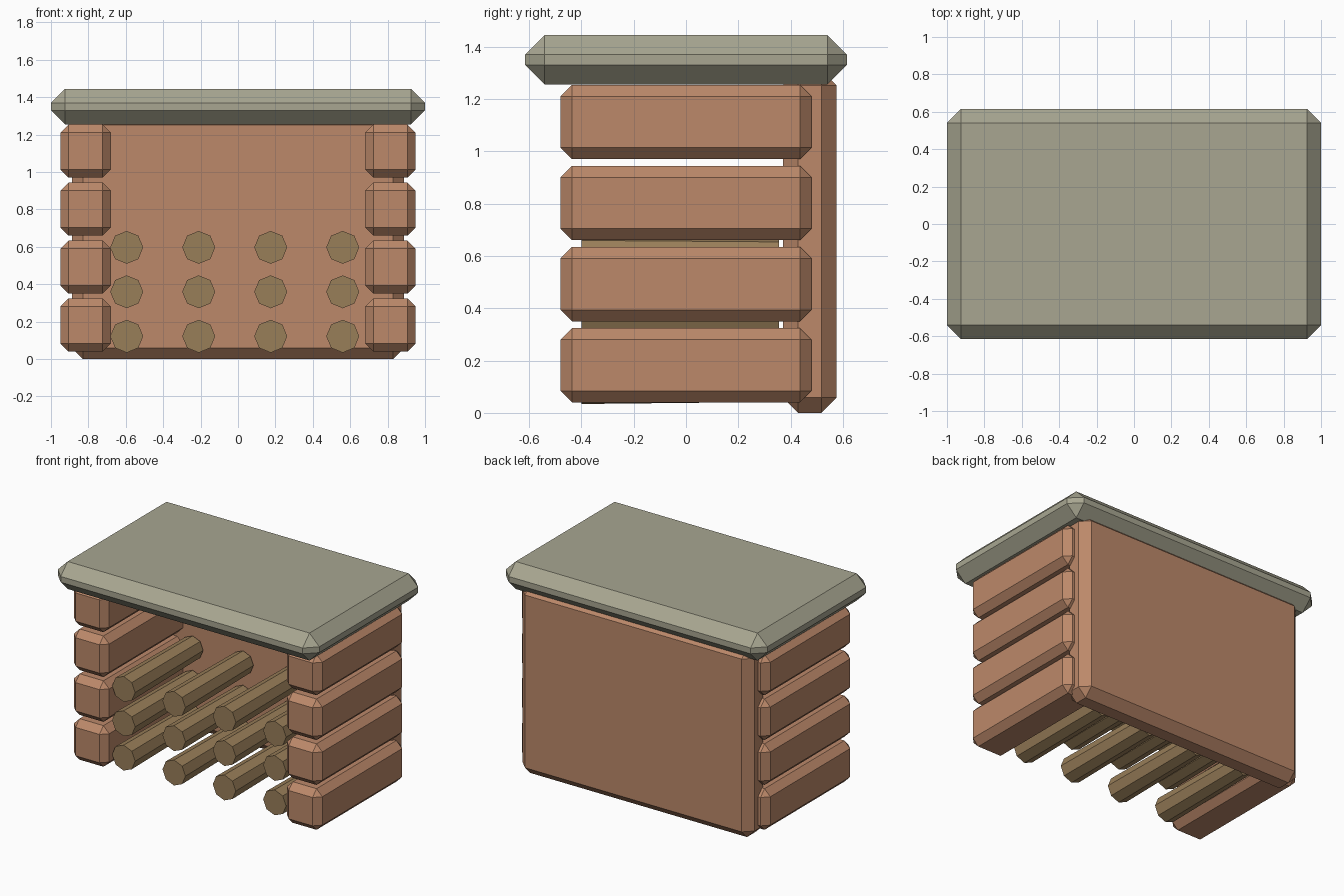
import bpy, bmesh, math
from mathutils import Matrix, Vector

cube = bpy.data.objects.get("Cube")
if cube:
    bpy.data.objects.remove(cube, do_unlink=True)


def srgb(*rgb):
    return tuple((c / 255 / 12.92) if c < 11 else ((c / 255 + 0.055) / 1.055) ** 2.4 for c in rgb) + (1,)


def material(name, colour):
    m = bpy.data.materials.new(name)
    m.use_nodes = True
    m.diffuse_color = colour
    m.node_tree.nodes["Principled BSDF"].inputs["Base Color"].default_value = colour
    return m


brick = material("clay brick", srgb(188, 137, 106))
stone = material("grey stone", srgb(168, 166, 145))
wood = material("log wood", srgb(153, 126, 89))


def finish(bm, name, mat):
    mesh = bpy.data.meshes.new(name)
    bm.to_mesh(mesh)
    bm.free()
    mesh.materials.append(mat)
    obj = bpy.data.objects.new(name, mesh)
    bpy.context.collection.objects.link(obj)
    return obj


def chamfered_box(name, low, high, chamfer, mat):
    """Box between two corners with every edge cut flat."""
    low, high = Vector(low), Vector(high)
    bm = bmesh.new()
    bmesh.ops.create_cube(bm, size=1, matrix=Matrix.Translation((low + high) / 2)
                          @ Matrix.Diagonal((high - low).to_4d()))
    bmesh.ops.bevel(bm, geom=bm.edges[:], offset=chamfer, offset_type='OFFSET',
                    segments=1, affect='EDGES')
    return finish(bm, name, mat)


def log(name, x, z):
    """Eight-sided log lying front to back, slightly thinner at the back."""
    bm = bmesh.new()
    bmesh.ops.create_cone(bm, cap_ends=True, segments=8, radius1=0.088, radius2=0.08, depth=0.755,
                          matrix=Matrix.Translation((x, -0.022, z)) @ Matrix.Rotation(-math.pi / 2, 4, 'X'))
    return finish(bm, name, wood)


# Slab on top and panel at the back
chamfered_box("top_slab", (-1, -0.615, 1.255), (1, 0.615, 1.445), 0.075, stone)
chamfered_box("back_panel", (-0.887, 0.37, 0), (0.887, 0.575, 1.31), 0.058, brick)

# Side walls of stacked blocks
for row in range(4):
    z = 0.04 + row * 0.31
    for side, x in (("right", -0.95), ("left", 0.68)):
        chamfered_box(f"{side}_wall_block_{row + 1}", (x, -0.48, z), (x + 0.27, 0.48, z + 0.284), 0.044, brick)

# Rows of firewood
for row in range(3):
    for col in range(4):
        log(f"log_{row + 1}_{col + 1}", -0.595 + col * 0.385, 0.122 + row * 0.2375)
